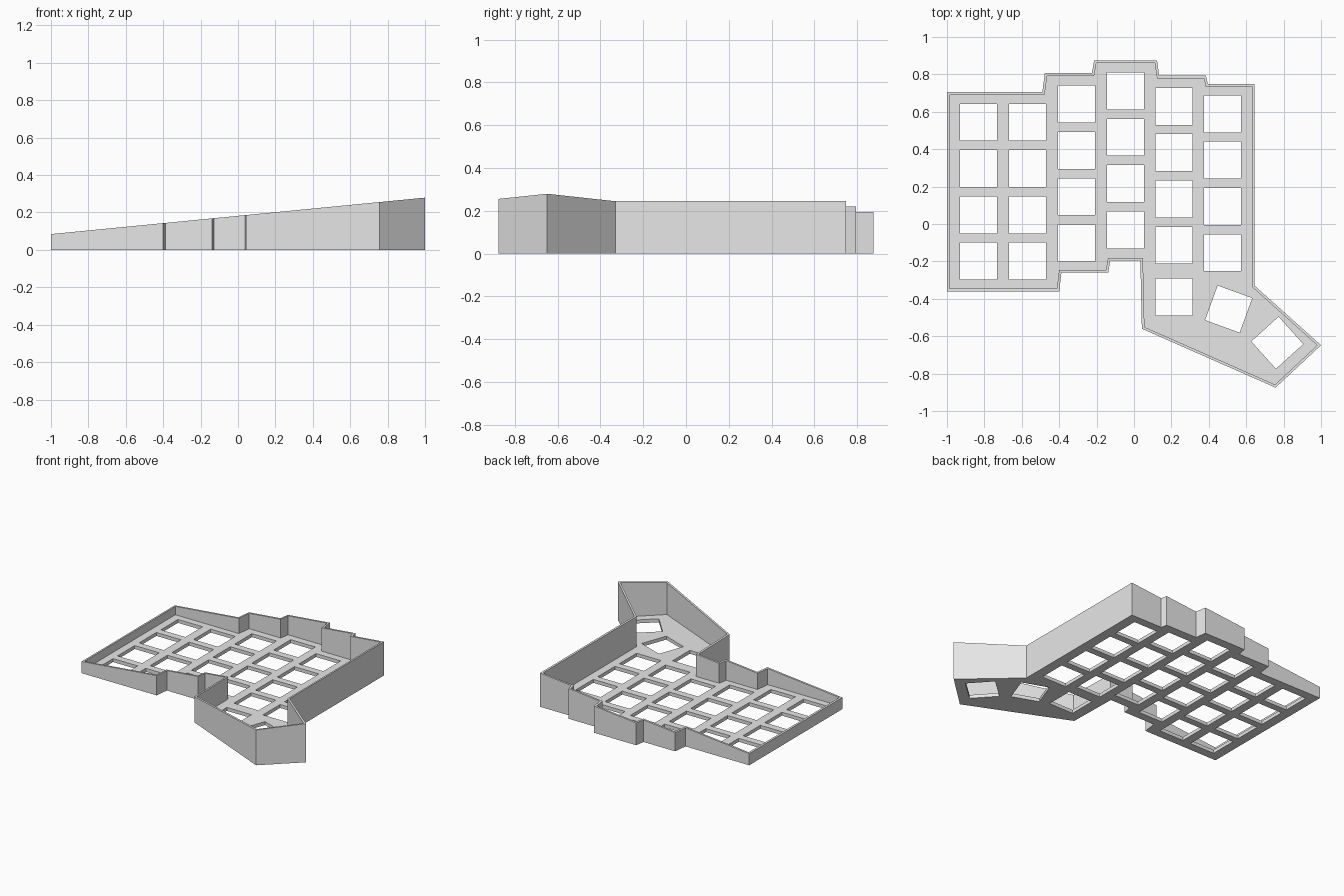
import bpy
import bmesh
from math import radians
from mathutils import Matrix, Vector

cube = bpy.data.objects.get("Cube")
if cube:
    bpy.data.objects.remove(cube, do_unlink=True)

WALL = 0.014      # wall thickness
FLOOR = 0.025     # plate thickness
HOLE = 0.197      # switch cutout side
PITCH = 0.2475    # row spacing

# Case outline, clockwise from the back right corner
OUTLINE = [Vector(p) for p in (
    (-1, 0.705), (-0.49, 0.705), (-0.477, 0.806), (-0.225, 0.806),
    (-0.213, 0.875), (0.123, 0.875), (0.135, 0.793), (0.385, 0.793),
    (0.395, 0.748), (0.645, 0.748), (0.645, -0.33), (1, -0.648),
    (0.757, -0.875), (0.042, -0.56), (0.034, -0.195), (-0.127, -0.195),
    (-0.138, -0.26), (-0.388, -0.26), (-0.4, -0.36), (-1, -0.36))]


def rim_height(x):
    return 0.182 + 0.0975 * x


def inset(points, distance):
    """Move a clockwise outline inwards with mitred corners."""
    result = []
    for i, p in enumerate(points):
        a = (p - points[i - 1]).normalized()
        b = (points[(i + 1) % len(points)] - p).normalized()
        na, nb = Vector((a.y, -a.x)), Vector((b.y, -b.x))
        result.append(p + (na + nb) * distance / (1 + na.dot(nb)))
    return result


def make_object(name, bm):
    bmesh.ops.recalc_face_normals(bm, faces=bm.faces[:])
    mesh = bpy.data.meshes.new(name)
    bm.to_mesh(mesh)
    bm.free()
    obj = bpy.data.objects.new(name, mesh)
    bpy.context.collection.objects.link(obj)
    return obj


# Tray: sloped wall around a flat plate, as one closed shell
inner = inset(OUTLINE, WALL)
bm = bmesh.new()
rings = [
    [bm.verts.new((p.x, p.y, 0)) for p in OUTLINE],
    [bm.verts.new((p.x, p.y, rim_height(p.x))) for p in OUTLINE],
    [bm.verts.new((p.x, p.y, rim_height(p.x))) for p in inner],
    [bm.verts.new((p.x, p.y, FLOOR)) for p in inner],
]
for low, high in zip(rings, rings[1:]):
    for i in range(len(low)):
        bm.faces.new((low[i - 1], low[i], high[i], high[i - 1]))
bm.faces.new(rings[0])
bm.faces.new(rings[-1])
tray = make_object("keyboard_case", bm)

# Switch cutouts: finger columns (x, back row y), then the thumb cluster
columns = [(-0.832, 0.544), (-0.57, 0.544), (-0.308, 0.641),
           (-0.046, 0.711), (0.214, 0.629), (0.474, 0.589)]
holes = [(x, y - row * PITCH, 0) for x, y in columns for row in range(4)]
holes += [(0.214, -0.391, 0), (0.506, -0.455, -20), (0.766, -0.635, -48)]

bm = bmesh.new()
for x, y, angle in holes:
    place = (Matrix.Translation((x, y, 0))
             @ Matrix.Rotation(radians(angle), 4, 'Z')
             @ Matrix.Diagonal((HOLE, HOLE, 0.12, 1)))
    bmesh.ops.create_cube(bm, size=1, matrix=place)
cutter = make_object("switch_cutter", bm)
cutter.hide_render = True

cut = tray.modifiers.new("switch_holes", 'BOOLEAN')
cut.operation = 'DIFFERENCE'
cut.solver = 'EXACT'
cut.object = cutter

# Bake the cutouts and drop the cutter
bpy.context.view_layer.update()
graph = bpy.context.evaluated_depsgraph_get()
baked = bpy.data.meshes.new_from_object(tray.evaluated_get(graph))
tray.modifiers.clear()
tray.data = baked
bpy.data.objects.remove(cutter, do_unlink=True)

# Plain grey plastic
grey = bpy.data.materials.new("light_grey")
grey.use_nodes = True
colour = (0.8, 0.8, 0.8, 1)
grey.diffuse_color = colour
grey.node_tree.nodes["Principled BSDF"].inputs["Base Color"].default_value = colour
tray.data.materials.clear()
tray.data.materials.append(grey)
